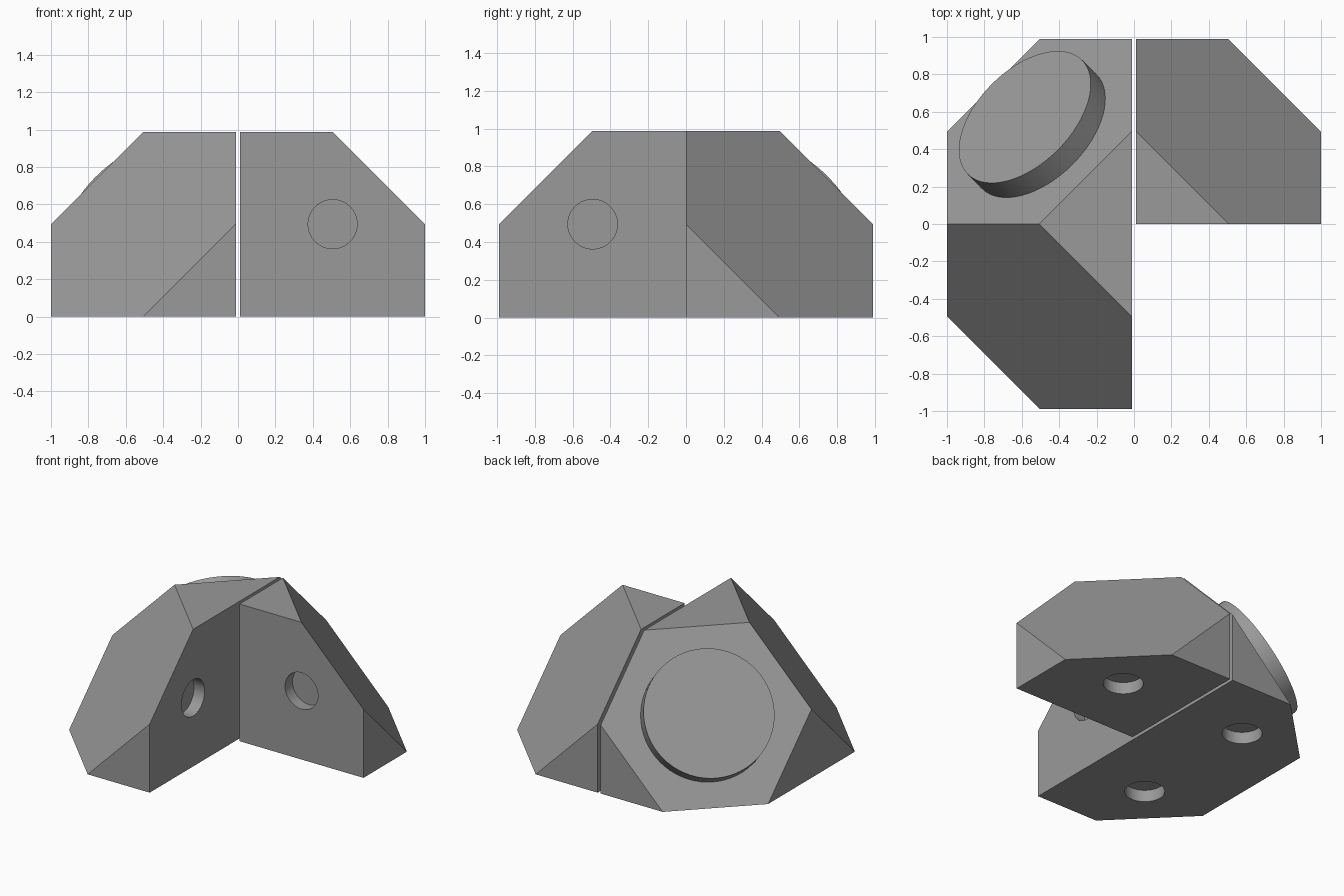
import bpy, bmesh
from mathutils import Vector, Matrix

if "Cube" in bpy.data.objects:
    bpy.data.objects.remove(bpy.data.objects["Cube"])

S = 0.988          # cube side
GAP = 0.012        # half of the slot between the pieces
HOLE_R, HOLE_D = 0.131, 0.085

# dark grey
grey = bpy.data.materials.new("dark_grey")
grey.diffuse_color = (0.32, 0.32, 0.32, 1)
grey.use_nodes = True
grey.node_tree.nodes["Principled BSDF"].inputs["Base Color"].default_value = grey.diffuse_color


def new_object(name, bm):
    mesh = bpy.data.meshes.new(name)
    bm.to_mesh(mesh)
    bm.free()
    mesh.materials.append(grey)
    obj = bpy.data.objects.new(name, mesh)
    bpy.context.collection.objects.link(obj)
    return obj


def cylinder(name, radius, depth, centre, axis):
    bm = bmesh.new()
    rot = Vector((0, 0, 1)).rotation_difference(Vector(axis)).to_matrix().to_4x4()
    bmesh.ops.create_cone(bm, cap_ends=True, segments=64, radius1=radius,
                          radius2=radius, depth=depth,
                          matrix=Matrix.Translation(centre) @ rot)
    return new_object(name, bm)


def smooth(obj):
    bpy.ops.object.select_all(action='DESELECT')
    obj.select_set(True)
    bpy.context.view_layer.objects.active = obj
    bpy.ops.object.shade_smooth_by_angle()


def half_cube(name, sx, sy):
    """Cube halved by its hexagonal section, with a socket in each inner face."""
    centre = Vector((sx * (GAP + S / 2), sy * S / 2, S / 2))
    normal = Vector((sx, sy, 1)).normalized()
    bm = bmesh.new()
    bmesh.ops.create_cube(bm, size=S, matrix=Matrix.Translation(centre))
    cut = bmesh.ops.bisect_plane(bm, geom=bm.verts[:] + bm.edges[:] + bm.faces[:],
                                 plane_co=centre, plane_no=normal, clear_outer=True)
    edges = [e for e in cut['geom_cut'] if isinstance(e, bmesh.types.BMEdge)]
    bmesh.ops.contextual_create(bm, geom=edges)
    bmesh.ops.recalc_face_normals(bm, faces=bm.faces[:])
    obj = new_object(name, bm)

    # round sockets
    cutters = []
    for axis in ((sx, 0, 0), (0, sy, 0), (0, 0, 1)):
        mouth = centre - Vector(axis) * S / 2
        c = cylinder("socket_cutter", HOLE_R, 2 * HOLE_D, mouth, axis)
        c.hide_render = True
        cutters.append(c)
        mod = obj.modifiers.new("socket", 'BOOLEAN')
        mod.operation, mod.solver, mod.object = 'DIFFERENCE', 'EXACT', c
    smooth(obj)
    for mod in [m.name for m in obj.modifiers if m.type == 'BOOLEAN']:
        bpy.ops.object.modifier_apply(modifier=mod)
    for c in cutters:
        bpy.data.objects.remove(c)
    smooth(obj)
    return centre, normal


# three half cubes meeting at the centre
half_cube("right_half_cube", 1, 1)
half_cube("front_half_cube", -1, -1)
centre, normal = half_cube("back_half_cube", -1, 1)

# raised disc on the back hexagon
DISC_H, SINK = 0.135, 0.01
disc = cylinder("raised_disc", 0.432, DISC_H + SINK,
                centre + normal * (DISC_H - SINK) / 2, normal)
smooth(disc)
